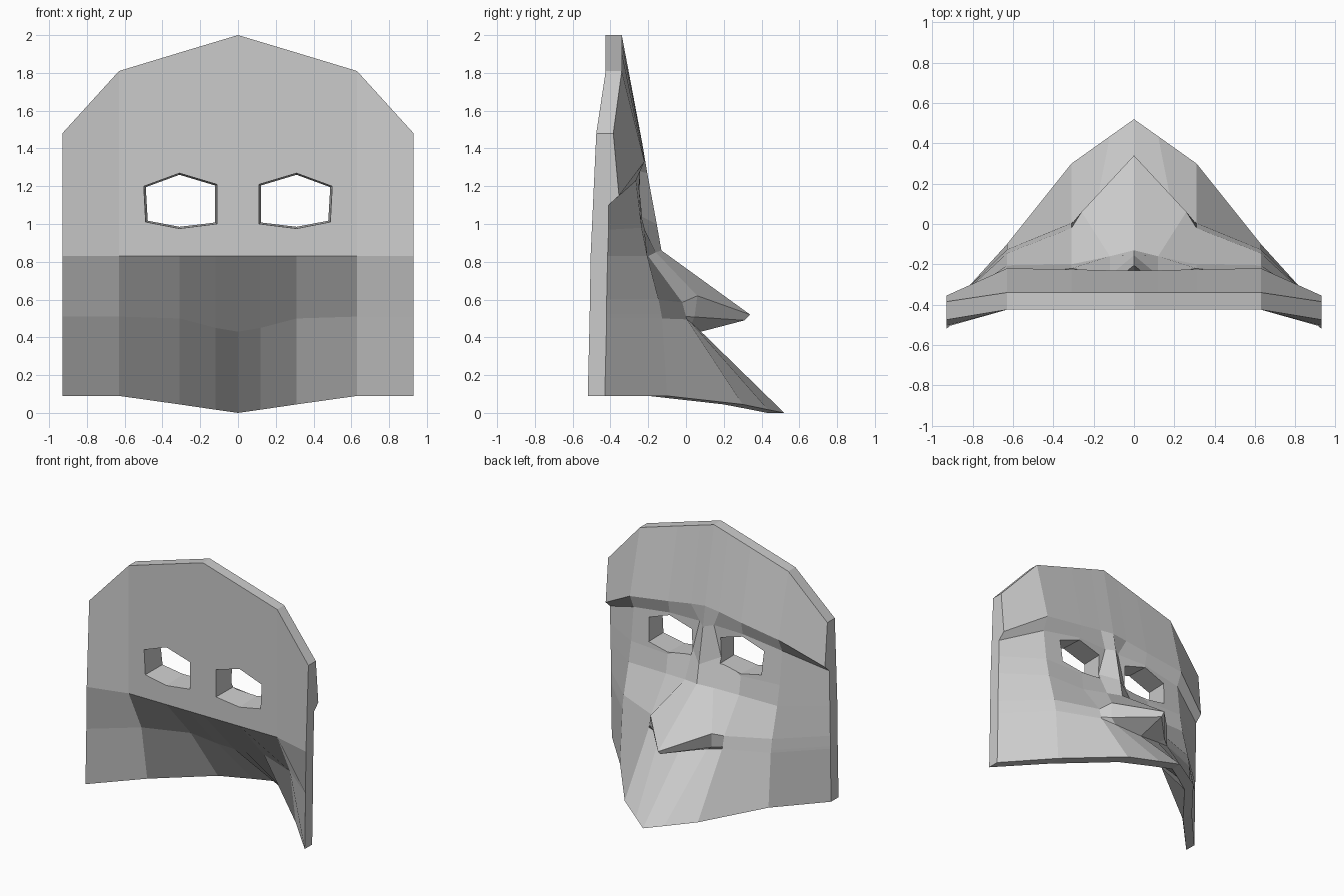
import bpy, bmesh

if "Cube" in bpy.data.objects:
    bpy.data.objects.remove(bpy.data.objects["Cube"])

# Half-mask columns (x), mirrored across x = 0
COLS = [0, .12, .31, .63, .93]

# Outer face: rows of (y, z) per column, from crown to chin; a third value overrides x
OUTER = [
    [(-.34, 2.0), (-.34, 1.964), (-.34, 1.907), (-.34, 1.81), (-.385, 1.48)],    # crown
    [(-.23, 1.42), (-.23, 1.405), (-.225, 1.375), (-.22, 1.33), (-.355, 1.15)],  # brow
    [(-.205, 1.27), (-.253, 1.28, .06), (-.245, 1.28), (-.265, 1.23), (-.41, 1.10)],  # eye socket
    [(-.155, 1.0), (-.255, 1.05), (-.22, .97), (-.235, .98), (-.41, .97)],       # under eye
    [(-.13, .86), (-.16, .85), (-.20, .83), (-.205, .83), (-.415, .83)],         # cheek
    [(.34, .52), (.06, .62, .26), (-.02, .585), (-.145, .60), (-.42, .60)],      # beak edge
    [(.31, .49), (.045, .508, .25), (.0, .51), (-.13, .52), (-.42, .52)],        # beak lower edge
    [(.08, .43), (.03, .475, .20), (.005, .495), (-.127, .50), (-.42, .50)],     # lower lip
    [(.52, 0), (.435, .017), (.30, .045), (-.10, .09), (-.43, .09)],             # chin
]
# Inner face: flat upper back, then a slope down into the chin
INNER = [
    [(-.425, 2.0), (-.425, 1.964), (-.425, 1.907), (-.425, 1.81), (-.475, 1.48)],
    [(-.425, .83), (-.425, .83), (-.425, .83), (-.425, .83), (-.505, .83)],
    [(-.05, .43), (-.08, .45), (-.13, .50), (-.27, .51), (-.51, .51)],
    [(.43, 0), (.345, .017), (.20, .045), (-.20, .09), (-.52, .09)],
]
EYE = [(.11, 1.21), (.31, 1.27), (.50, 1.20), (.49, 1.01), (.31, .975), (.11, 1.0)]


def make_object(name, bm):
    bmesh.ops.recalc_face_normals(bm, faces=bm.faces[:])
    mesh = bpy.data.meshes.new(name)
    bm.to_mesh(mesh)
    bm.free()
    obj = bpy.data.objects.new(name, mesh)
    bpy.context.collection.objects.link(obj)
    mirror = obj.modifiers.new("mirror", 'MIRROR')
    mirror.use_clip = True
    return obj


def apply_modifiers(obj):
    bpy.context.view_layer.objects.active = obj
    for m in list(obj.modifiers):
        bpy.ops.object.modifier_apply(modifier=m.name)


def add_grid(bm, rows):
    grid = [[bm.verts.new((p[2] if len(p) > 2 else x, p[0], p[1])) for x, p in zip(COLS, row)]
            for row in rows]
    for a, b in zip(grid, grid[1:]):
        for i in range(len(COLS) - 1):
            bm.faces.new((a[i], a[i + 1], b[i + 1], b[i]))
    return grid


# Mask shell: outer and inner faces joined by top, bottom and side rims
bm = bmesh.new()
outer, inner = add_grid(bm, OUTER), add_grid(bm, INNER)
for k in (0, -1):
    for i in range(len(COLS) - 1):
        bm.faces.new((outer[k][i], outer[k][i + 1], inner[k][i + 1], inner[k][i]))
bm.faces.new([r[-1] for r in outer] + [r[-1] for r in reversed(inner)])
mask = make_object("mask", bm)
apply_modifiers(mask)

# Eye openings: tapered six-sided cutters
bm = bmesh.new()
rings = []
for y, s in ((-.6, 1.05), (0, .86)):
    rings.append([bm.verts.new((.31 + (x - .31) * s, y, 1.12 + (z - 1.12) * s)) for x, z in EYE])
for i in range(6):
    j = (i + 1) % 6
    bm.faces.new((rings[0][i], rings[0][j], rings[1][j], rings[1][i]))
for ring in rings:
    bm.faces.new(ring)
cutter = make_object("eye_cutter", bm)
cutter.hide_render = True
apply_modifiers(cutter)

cut = mask.modifiers.new("eyes", 'BOOLEAN')
cut.operation = 'DIFFERENCE'
cut.solver = 'EXACT'
cut.object = cutter
apply_modifiers(mask)
bpy.data.objects.remove(cutter)
